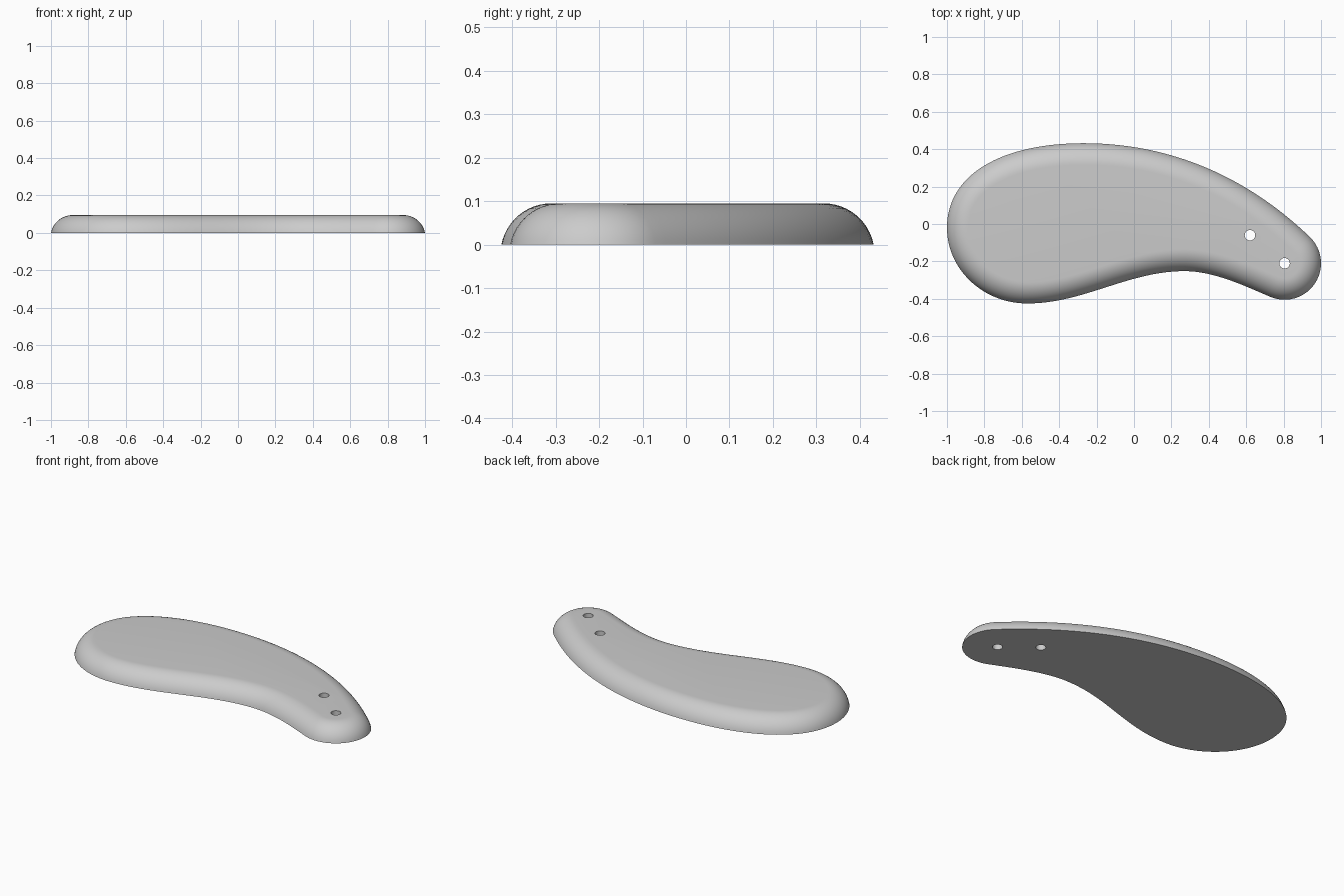
import bpy, bmesh
from math import sin, cos, radians, sqrt
from mathutils import Vector
from mathutils.geometry import interpolate_bezier

cube = bpy.data.objects.get("Cube")
if cube:
    bpy.data.objects.remove(cube, do_unlink=True)

HEIGHT = 0.095     # plate thickness
ROUND = 0.117      # radius of the rounded rim
RIM = 0.115        # inward reach of the rim

grey = bpy.data.materials.new("light grey")
grey.use_nodes = True
colour = (0.6, 0.6, 0.6, 1)
grey.diffuse_color = colour
grey.node_tree.nodes["Principled BSDF"].inputs["Base Color"].default_value = colour

# Outline, clockwise: round narrow tip, concave edge, broad end, convex edge
tip = Vector((0.805, -0.21))
tip_r = 0.195


def on_tip(angle):
    a = radians(angle)
    return tip + tip_r * Vector((cos(a), sin(a)))


tip_start, tip_end = on_tip(46), on_tip(-113)
curves = [
    (tip_end, (0.6, -0.335), (0.43, -0.252), (0.27, -0.252)),
    ((0.27, -0.252), (-0.03, -0.252), (-0.27, -0.425), (-0.57, -0.425)),
    ((-0.57, -0.425), (-0.81, -0.425), (-1, -0.24), (-1, -0.02)),
    ((-1, -0.02), (-1, 0.27), (-0.7, 0.432), (-0.27, 0.432)),
    ((-0.27, 0.432), (0.26, 0.432), (0.66, 0.2), tip_start),
]
outline = [on_tip(46 - 159 * i / 24) for i in range(24)]
for c in curves:
    pts = interpolate_bezier(*[Vector((p[0], p[1], 0)) for p in c], 33)
    outline += [p.to_2d() for p in pts[:-1]]
n = len(outline)

# Inward normals
inward = []
for i in range(n):
    t = (outline[(i + 1) % n] - outline[i - 1]).normalized()
    inward.append(Vector((t.y, -t.x)))

# Rounded plate, lofted from rings that follow the rim arc
bm = bmesh.new()
rings = []
STEPS = 12
low = HEIGHT - ROUND
first = radians(90) - sqrt(0) if low >= 0 else None
for k in range(STEPS + 1):
    # equal angles from the ground up to the flat top
    start = Vector((RIM, -low)).angle_signed(Vector((1, 0)))
    a = start + (radians(90) - start) * k / STEPS
    inset = max(0, RIM - ROUND * cos(a))
    z = max(0, low + ROUND * sin(a))
    if k == 0:
        z = 0
    rings.append([bm.verts.new((*(p + d * inset), z))
                  for p, d in zip(outline, inward)])
for lower, upper in zip(rings, rings[1:]):
    for i in range(n):
        j = (i + 1) % n
        bm.faces.new((lower[i], lower[j], upper[j], upper[i]))
bm.faces.new(rings[0])
bm.faces.new(rings[-1])
bmesh.ops.recalc_face_normals(bm, faces=bm.faces)
mesh = bpy.data.meshes.new("plate")
bm.to_mesh(mesh)
bm.free()
plate = bpy.data.objects.new("plate", mesh)
bpy.context.collection.objects.link(plate)
mesh.materials.append(grey)

# Two through holes in the narrow end
bpy.context.view_layer.objects.active = plate
for x, y in ((0.62, -0.06), (0.805, -0.21)):
    bpy.ops.mesh.primitive_cylinder_add(vertices=32, radius=0.028, depth=0.4,
                                        location=(x, y, 0.05))
    cutter = bpy.context.object
    cutter.name = "hole_cutter"
    cutter.hide_render = True
    cutter.data.materials.append(grey)
    mod = plate.modifiers.new("hole", "BOOLEAN")
    mod.operation = "DIFFERENCE"
    mod.solver = "EXACT"
    mod.object = cutter
    bpy.context.view_layer.objects.active = plate
    bpy.ops.object.modifier_apply(modifier=mod.name)
    bpy.data.objects.remove(cutter, do_unlink=True)

# Smooth rim, crisp ground edge and hole edges
bpy.ops.object.select_all(action="DESELECT")
plate.select_set(True)
bpy.context.view_layer.objects.active = plate
bpy.ops.object.shade_smooth_by_angle(angle=radians(35))
